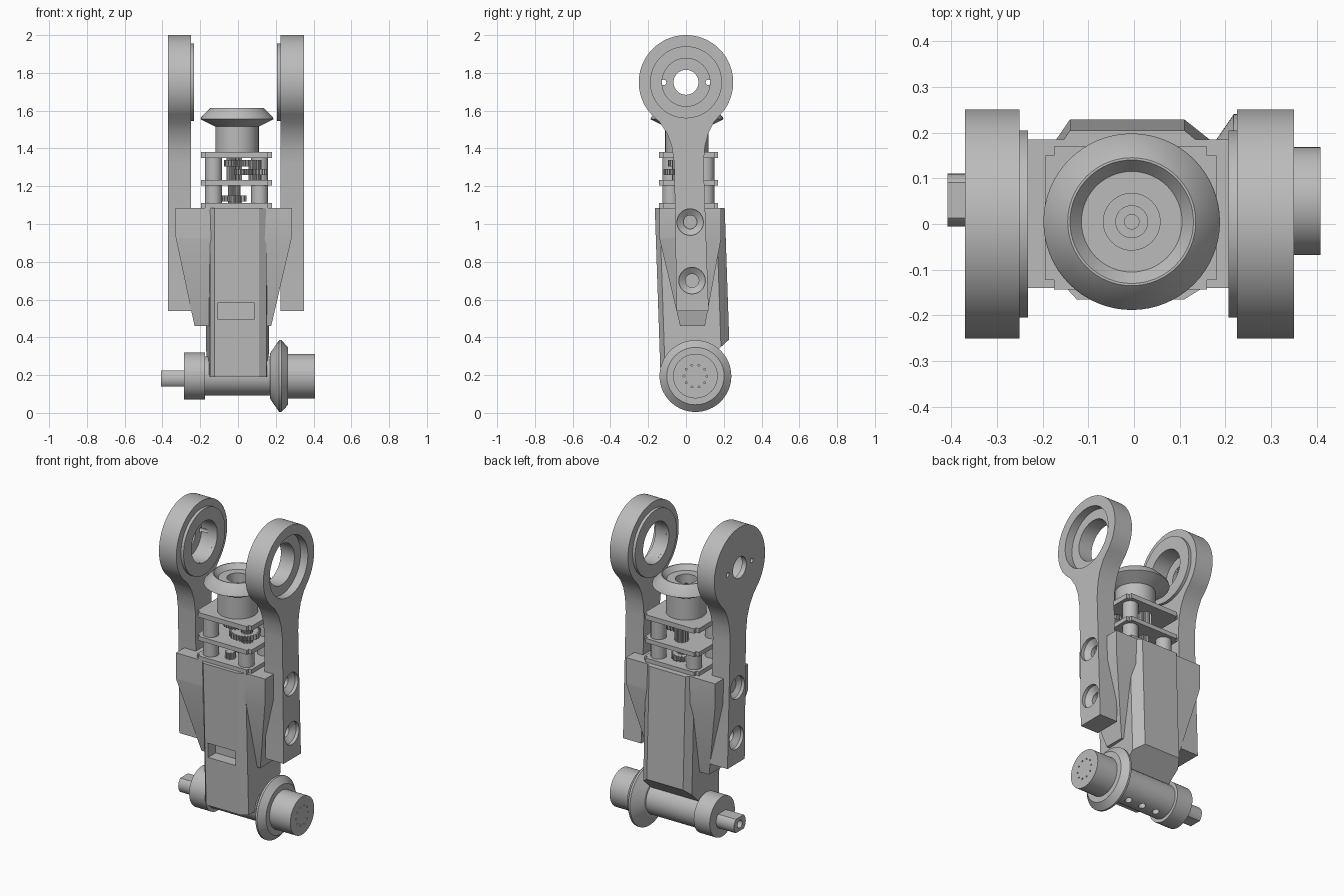
import bpy, bmesh
from math import sin, cos, pi, radians
from mathutils import Vector, Matrix

if "Cube" in bpy.data.objects:
    bpy.data.objects.remove(bpy.data.objects["Cube"])

grey = bpy.data.materials.new("light_grey")
grey.use_nodes = True
COLOUR = (0.5, 0.5, 0.5, 1)
grey.diffuse_color = COLOUR
grey.node_tree.nodes["Principled BSDF"].inputs["Base Color"].default_value = COLOUR


def finish(name, bm):
    bmesh.ops.recalc_face_normals(bm, faces=bm.faces)
    mesh = bpy.data.meshes.new(name)
    bm.to_mesh(mesh)
    bm.free()
    mesh.materials.append(grey)
    ob = bpy.data.objects.new(name, mesh)
    bpy.context.collection.objects.link(ob)
    return ob


def prism_bm(points, lo, hi, axis):
    """Extrude a 2D outline from lo to hi along X (outline in yz) or Z (outline in xy)."""
    bm = bmesh.new()
    put = (lambda a, b, h: (h, a, b)) if axis == 'X' else (lambda a, b, h: (a, b, h))
    face = bm.faces.new([bm.verts.new(put(a, b, lo)) for a, b in points])
    top = bmesh.ops.extrude_face_region(bm, geom=[face])['geom']
    shift = Vector(put(0, 0, hi - lo))
    bmesh.ops.translate(bm, vec=shift, verts=[v for v in top if isinstance(v, bmesh.types.BMVert)])
    return bm


def prism(name, points, lo, hi, axis='Z'):
    return finish(name, prism_bm(points, lo, hi, axis))


def clip(bm, point, normal):
    """Slice away everything on the normal side and cap the cut."""
    geom = bm.verts[:] + bm.edges[:] + bm.faces[:]
    cut_geom = bmesh.ops.bisect_plane(bm, geom=geom, plane_co=point, plane_no=normal, clear_outer=True)
    edges = [e for e in cut_geom['geom_cut'] if isinstance(e, bmesh.types.BMEdge)]
    if edges:
        bmesh.ops.contextual_create(bm, geom=edges)


def rect(x0, x1, y0, y1):
    return [(x0, y0), (x1, y0), (x1, y1), (x0, y1)]


def lathe(name, profile, axis='Z', at=(0, 0, 0), steps=64):
    """Closed turned solid from (radius, height) points."""
    bm = bmesh.new()
    verts = [bm.verts.new((r, 0, h)) for r, h in profile]
    edges = [bm.edges.new(pair) for pair in zip(verts, verts[1:])]
    bmesh.ops.spin(bm, geom=verts + edges, cent=(0, 0, 0), axis=(0, 0, 1),
                   angle=2 * pi, steps=steps, use_merge=True)
    bmesh.ops.remove_doubles(bm, verts=bm.verts, dist=1e-5)
    if axis == 'X':
        bm.transform(Matrix.Rotation(pi / 2, 4, 'Y'))
    bm.transform(Matrix.Translation(at))
    return finish(name, bm)


def rod(name, r, lo, hi, axis='Z', at=(0, 0, 0), steps=48):
    return lathe(name, [(0, lo), (r, lo), (r, hi), (0, hi)], axis, at, steps)


def cut(ob, cutters):
    for c in cutters:
        mod = ob.modifiers.new("cut", 'BOOLEAN')
        mod.operation, mod.solver, mod.object = 'DIFFERENCE', 'EXACT', c
        bpy.context.view_layer.objects.active = ob
        bpy.ops.object.modifier_apply(modifier=mod.name)
        bpy.data.objects.remove(c)


def gear(name, r, lo, hi, x, y, teeth):
    pts = []
    for i in range(teeth * 4):
        a = 2 * pi * i / (teeth * 4)
        rr = r if i % 4 < 2 else r * 0.84
        pts.append((x + rr * cos(a), y + rr * sin(a)))
    return prism(name, pts, lo, hi)


# Fork arms: round eye on a narrow neck, with bearing seats and countersunk screw holes
PIVOT = (0, 0, 1.75)
eye = [(0.25 * cos(radians(a)), 1.75 + 0.25 * sin(radians(a))) for a in range(-42, 223, 4)]
left_edge = [(-0.14, 1.54), (-0.1, 1.48), (-0.075, 1.41), (-0.062, 1.32), (-0.05, 0.54)]
right_edge = [(0.12, 0.54), (0.093, 1.32), (0.1, 1.41), (0.118, 1.48), (0.148, 1.54)]
for name, inner, outer, side in (("left", 0.225, 0.35, 1), ("right", -0.25, -0.37, -1)):
    arm = prism(name + "_arm", eye + left_edge + right_edge, min(inner, outer), max(inner, outer), 'X')
    holes = []
    if side > 0:
        holes += [rod("seat", 0.188, 0.30, 0.40, 'X', PIVOT), rod("bore", 0.127, 0.1, 0.5, 'X', PIVOT)]
    else:
        holes += [rod("bore", 0.127, -0.34, -0.1, 'X', PIVOT), rod("bore", 0.066, -0.5, -0.3, 'X', PIVOT)]
        holes += [rod("pin_hole", 0.014, -0.5, -0.3, 'X', (0, y, 1.75), 16) for y in (-0.118, 0.118)]
    for y, z in ((0.022, 1.01), (0.032, 0.7)):
        profile = [(0, -0.09), (0.036, -0.09), (0.036, -0.045), (0.07, -0.02), (0.07, 0.02), (0, 0.02)]
        profile = [(r, h * side) for r, h in profile]
        holes.append(lathe("screw_hole", profile, 'X', (outer, y, z), 32))
    cut(arm, holes)
    # Raised rim on the inner face of the eye
    rim = [(0.127, inner), (0.205, inner), (0.205, inner - 0.018 * side),
           (0.127, inner - 0.018 * side), (0.127, inner)]
    lathe(name + "_arm_rim", rim, 'X', PIVOT)

# Main housing: chamfered column leaning slightly backwards, undercut at the rear
section = [(-0.125, -0.165), (0.11, -0.165), (0.15, -0.14), (0.165, 0.16),
           (0.11, 0.205), (-0.14, 0.205), (-0.17, 0.16), (-0.148, -0.14)]
bm = prism_bm(section, 0.19, 1.085, 'Z')
for v in bm.verts:
    v.co.y += (1.085 - v.co.z) * 0.034
clip(bm, (0, 0.23, 0.39), (0, 0.2, -0.22))
housing = finish("housing", bm)
cut(housing, [prism("window", rect(-0.105, 0.085, -0.2, -0.07), 0.495, 0.585)])

# Shoulder wings clasping the arms, tapering downwards on every side
bm = prism_bm(rect(-0.33, 0.285, -0.14, 0.185), 0.46, 1.085, 'Z')
clip(bm, (-0.33, 0, 0.93), (-0.47, 0, -0.1))
clip(bm, (0.285, 0, 0.93), (0.43, 0, -0.1))
wings = finish("shoulder_wings", bm)
bm = bmesh.new()
bm.from_mesh(wings.data)
clip(bm, (0, -0.14, 0.92), (0, -0.38, -0.09))
clip(bm, (0, 0.185, 0.92), (0, 0.38, -0.07))
bm.to_mesh(wings.data)
bm.free()

# Gearbox plates
for name, lo, hi in (("base_plate", 1.08, 1.11), ("middle_plate", 1.205, 1.232), ("top_plate", 1.35, 1.38)):
    bm = prism_bm(rect(-0.195, 0.18, -0.143, 0.17), lo, hi, 'Z')
    corners = [e for e in bm.edges if abs(e.verts[0].co.z - e.verts[1].co.z) > 0.01]
    bmesh.ops.bevel(bm, geom=corners, offset=0.02, segments=4, affect='EDGES')
    finish(name, bm)

# Spacer posts and gear train
for x, y, top in ((-0.13, -0.08, 1.35), (0.115, -0.08, 1.21), (0.115, 0.105, 1.35), (-0.13, 0.105, 1.21)):
    rod("spacer_post", 0.045, 1.1, top, at=(x, y, 0), steps=32)
gear("motor_gear", 0.065, 1.12, 1.15, -0.02, 0.06, 20)
gear("motor_pinion", 0.032, 1.1, 1.21, -0.02, 0.06, 10)
gear("lower_pinion", 0.03, 1.11, 1.15, -0.01, -0.06, 10)
gear("large_gear", 0.09, 1.26, 1.29, 0.07, -0.03, 28)
gear("upper_gear", 0.075, 1.305, 1.34, 0.0, -0.02, 24)
gear("side_pinion", 0.035, 1.232, 1.34, 0.09, -0.04, 12)
gear("output_pinion", 0.04, 1.232, 1.35, -0.02, 0.07, 12)

# Upper bevel wheel on its hub, dished on top with a stepped bore
AXIS = (-0.005, 0.005, 0)
lathe("upper_bevel_wheel", [(0, 1.38), (0.115, 1.38), (0.115, 1.515), (0.193, 1.555), (0.19, 1.565),
      (0.14, 1.615), (0.135, 1.615), (0.11, 1.585), (0.062, 1.585), (0.062, 1.5), (0, 1.5)], at=AXIS)
lathe("output_shaft", [(0, 1.48), (0.036, 1.48), (0.036, 1.54), (0.016, 1.54), (0.016, 1.51), (0, 1.51)],
      at=AXIS, steps=32)

# Lower cross axle: tube, collar, bevel wheel and end drum
AXLE = (0, 0.05, 0.195)
tube = rod("axle_tube", 0.103, -0.18, 0.2, 'X', AXLE)
cut(tube, [rod("oil_hole", 0.02, 0.05, 0.14, at=(x, 0.07, 0), steps=20) for x in (-0.1, 0, 0.1)])
rod("axle_collar", 0.124, -0.285, -0.175, 'X', AXLE)
lathe("lower_bevel_wheel", [(0, 0.17), (0.12, 0.17), (0.19, 0.218), (0.19, 0.23), (0.152, 0.265),
      (0, 0.265)], 'X', AXLE)
drum = rod("end_drum", 0.118, 0.26, 0.408, 'X', AXLE)
cut(drum, [rod("pin_hole", 0.005, 0.39, 0.45, 'X',
               (0, 0.05 + 0.06 * cos(i * pi / 5), 0.195 + 0.06 * sin(i * pi / 5)), 10) for i in range(10)])

# Keyed stub with two flats and a tapped hole
flat_round = [(0.052 + 0.058 * cos(i * pi / 20), 0.182 + 0.058 * sin(i * pi / 20)) for i in range(40)]
bm = prism_bm(flat_round, -0.408, -0.28, 'X')
clip(bm, (0, 0, 0.225), (0, 0, 1))
clip(bm, (0, 0, 0.139), (0, 0, -1))
cut(finish("keyed_stub", bm), [rod("tapped_hole", 0.024, -0.45, -0.34, 'X', (0, 0.052, 0.182), 24)])

# Smooth curved surfaces, keep hard edges
bpy.ops.object.select_all(action='DESELECT')
for ob in bpy.context.collection.objects:
    if ob.type == 'MESH':
        ob.select_set(True)
        bpy.context.view_layer.objects.active = ob
bpy.ops.object.shade_smooth_by_angle(angle=radians(30))
